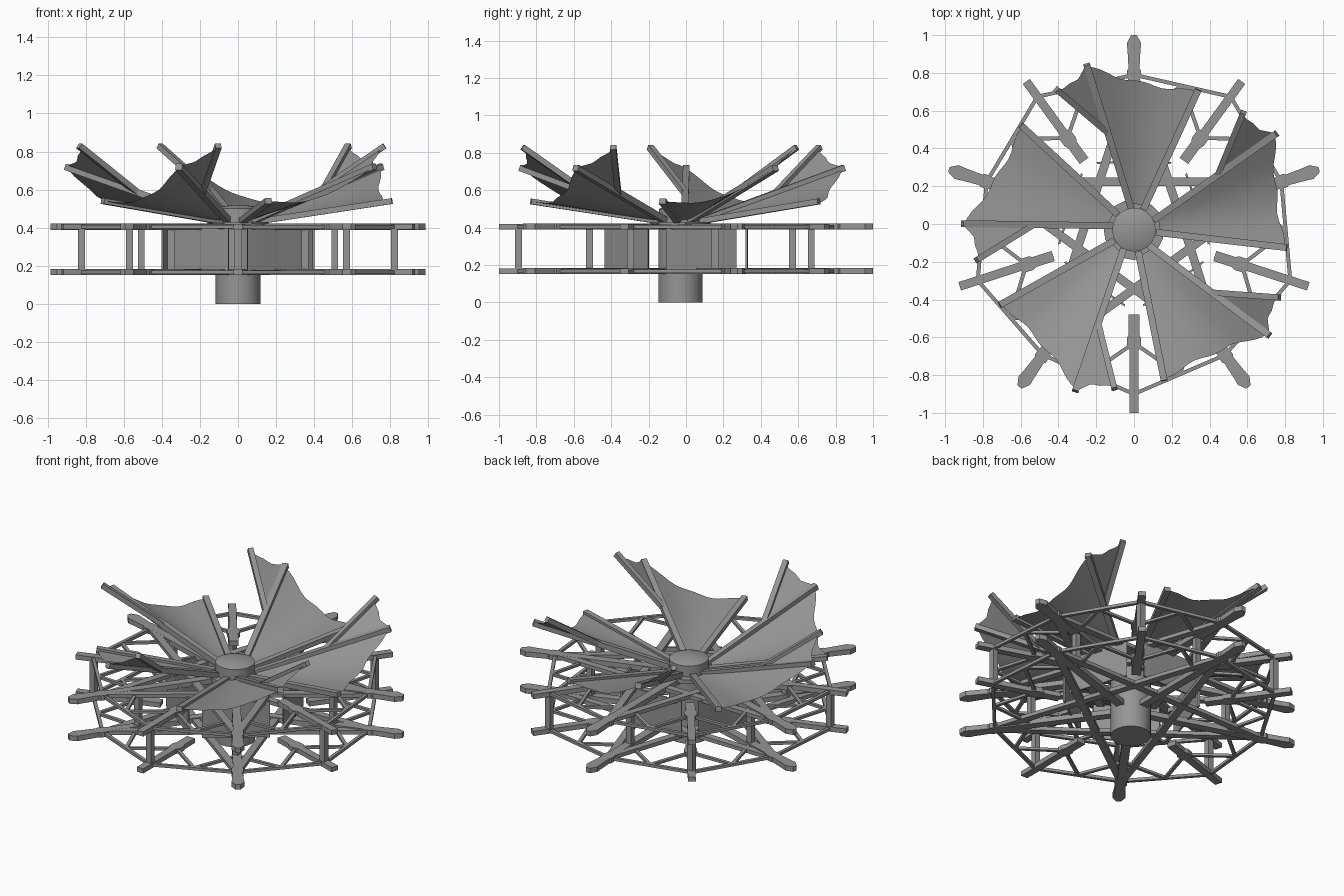
import bpy, bmesh, math
from mathutils import Vector

if "Cube" in bpy.data.objects:
    bpy.data.objects.remove(bpy.data.objects["Cube"])

CY = -0.03                      # hub axis offset in y
LEVELS = {"upper": 0.405, "lower": 0.167}
grey = bpy.data.materials.new("weathered grey")
grey.diffuse_color = (0.3, 0.3, 0.3, 1)
grey.use_nodes = True
grey.node_tree.nodes["Principled BSDF"].inputs["Base Color"].default_value = grey.diffuse_color


def pol(r, deg, z):
    a = math.radians(deg)
    return Vector((r * math.cos(a), CY + r * math.sin(a), z))


def finish(bm, name, smooth=False):
    bmesh.ops.recalc_face_normals(bm, faces=bm.faces)
    me = bpy.data.meshes.new(name)
    bm.to_mesh(me)
    bm.free()
    me.materials.append(grey)
    ob = bpy.data.objects.new(name, me)
    bpy.context.collection.objects.link(ob)
    if smooth:
        bpy.ops.object.select_all(action='DESELECT')
        ob.select_set(True)
        bpy.context.view_layer.objects.active = ob
        bpy.ops.object.shade_smooth_by_angle(angle=math.radians(35))
    return ob


def beam(bm, a, b, profile, thick):
    """Straight bar; profile lists (fraction along, half width)."""
    d = b - a
    side = Vector((0, 0, 1)).cross(d)
    side = side.normalized() if side.length > 1e-4 else Vector((0, 1, 0))
    up = d.cross(side).normalized() * thick / 2
    rings = []
    for t, w in profile:
        p = a + d * t
        rings.append([bm.verts.new(p + side * w * s + up * u)
                      for s, u in ((-1, -1), (1, -1), (1, 1), (-1, 1))])
    for r, q in zip(rings, rings[1:]):
        for i in range(4):
            bm.faces.new((r[i], r[(i + 1) % 4], q[(i + 1) % 4], q[i]))
    bm.faces.new(rings[0])
    bm.faces.new(rings[-1])


def bar(bm, a, b, w, thick):
    beam(bm, a, b, [(0, w / 2), (1, w / 2)], thick)


def lathe(name, profile, n=40):
    bm = bmesh.new()
    rings = [[bm.verts.new(pol(r, 360 * i / n, z)) for i in range(n)] for r, z in profile]
    for p, q in zip(rings, rings[1:]):
        for i in range(n):
            bm.faces.new((p[i], p[(i + 1) % n], q[(i + 1) % n], q[i]))
    bm.faces.new(rings[0])
    bm.faces.new(rings[-1])
    finish(bm, name, True)


# Central shaft and shallow domed hub cap
lathe("shaft", [(0.118, 0), (0.118, 0.42)])
lathe("hub_collar", [(0.16, 0.405), (0.16, 0.43)], 20)
lathe("hub_cap", [(0.115, 0.42), (0.115, 0.5), (0.085, 0.512), (0.02, 0.52)])

# Drum of five gently curved wall panels
bm = bmesh.new()
for k in range(5):
    cols = []
    for i in range(13):
        off = -29 + 58 * i / 12
        r = 0.36 + 0.05 * (off / 29) ** 2
        cols.append([bm.verts.new(pol(r + dr, 18 + 72 * k + off, z))
                     for dr, z in ((0, 0.175), (0, 0.405), (-0.012, 0.405), (-0.012, 0.175))])
    for p, q in zip(cols, cols[1:]):
        for j in range(4):
            bm.faces.new((p[j], q[j], q[(j + 1) % 4], p[(j + 1) % 4]))
    bm.faces.new(cols[0])
    bm.faces.new(cols[-1])
finish(bm, "drum_panels", True)

# Two flat frames: spokes, crossing star and rim struts
for level, z in LEVELS.items():
    spokes, star, struts = bmesh.new(), bmesh.new(), bmesh.new()
    for k in range(5):
        a = 18 + 72 * k         # pointed spoke angle
        beam(spokes, pol(0.1, a, z), pol(1.03, a, z),
             [(0, 0.026), (0.73, 0.026), (0.76, 0.036), (0.80, 0.036), (0.81, 0.029),
              (0.91, 0.034), (0.955, 0.038), (1, 0.014)], 0.032)
        beam(spokes, pol(0.45, a + 36, z), pol(0.97, a + 36, z),
             [(0, 0.028), (0.2, 0.028), (0.24, 0.038), (0.32, 0.038), (0.36, 0.023),
              (1, 0.023)], 0.03)
        bar(star, pol(0.82, a, z + 0.004), pol(0.82, a + 144, z - 0.004), 0.045, 0.024)
        for s in (-36, 36):
            tip, post = pol(0.82, a, z), pol(0.87, a + s, z)
            mid = tip.lerp(post, 0.5)
            bar(struts, tip, post, 0.02, 0.018)
            bar(struts, mid, pol(0.6, a + s, z), 0.02, 0.016)
            bar(struts, mid, pol(0.6, a, z), 0.02, 0.016)
    finish(spokes, level + "_spokes")
    finish(star, level + "_star_beams")
    finish(struts, level + "_rim_struts")

# Posts joining the two frames
bm = bmesh.new()
for k in range(5):
    a = 18 + 72 * k
    for r, ang in ((0.6, a), (0.865, a + 36)):
        bar(bm, pol(r, ang, 0.165), pol(r, ang, 0.405), 0.036, 0.036)
finish(bm, "frame_posts")


def sheet(bm, fn, nu, nv):
    g = [[bm.verts.new(fn(i / nu, j / nv)) for j in range(nv + 1)] for i in range(nu + 1)]
    for i in range(nu):
        for j in range(nv):
            bm.faces.new((g[i][j], g[i + 1][j], g[i + 1][j + 1], g[i][j + 1]))


# Five sails, each with a low spar, a main spar and a raised branch
for k in range(5):
    o = 72 * k
    low0, low1 = pol(0.12, 65 + o, 0.435), pol(0.815, 65.3 + o, 0.54)
    mid0, mid1 = pol(0.12, 98 + o, 0.44), pol(0.91, 106 + o, 0.72)
    fork, high = mid0.lerp(mid1, 0.52), pol(0.85, 119 + o, 0.83)

    bm = bmesh.new()
    bar(bm, low0, low1, 0.036, 0.03)
    bar(bm, mid0, mid1, 0.036, 0.034)
    bar(bm, fork, high, 0.032, 0.03)
    finish(bm, "sail_spars_%d" % (k + 1))

    def cloth(u, v):            # u across from low to main spar, v outward
        reach = 0.985 - 0.03 * math.sin(math.pi * u) + 0.012 * math.sin(5 * math.pi * u) * v
        t = 0.03 + (reach - 0.03) * v
        p = low0.lerp(low1, t).lerp(mid0.lerp(mid1, t), u)
        p.z -= 0.065 * math.sin(math.pi * u) * v
        return p

    def flap(u, v):             # u from main spar to branch
        t = v * (0.98 - 0.06 * math.sin(math.pi * u) + 0.015 * math.sin(4 * math.pi * u))
        return fork.lerp(mid1, t).lerp(fork.lerp(high, t), u)

    bm = bmesh.new()
    sheet(bm, cloth, 16, 8)
    sheet(bm, flap, 8, 5)
    bmesh.ops.remove_doubles(bm, verts=bm.verts, dist=1e-5)
    finish(bm, "sail_cloth_%d" % (k + 1), True)
